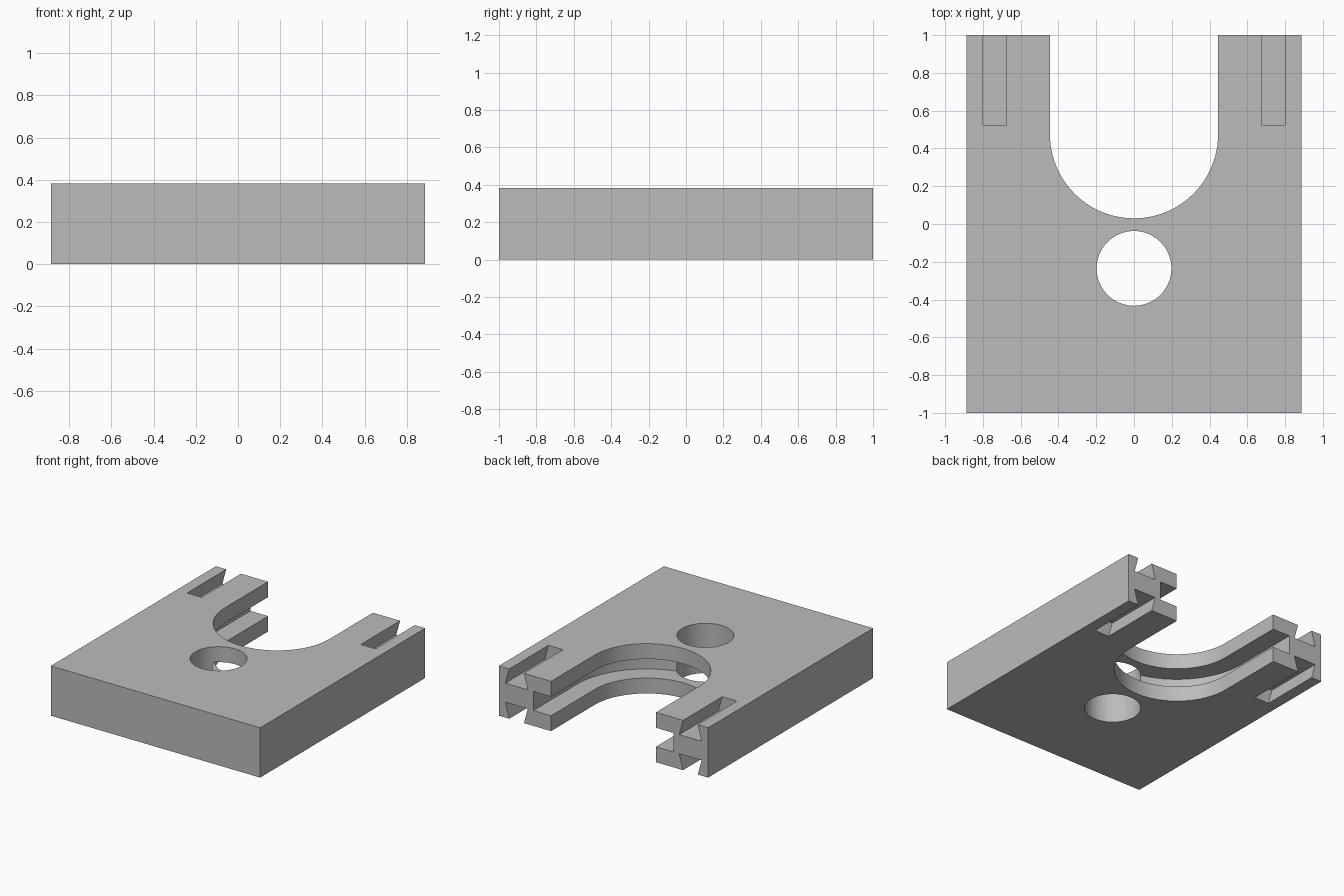
import bpy
import bmesh
import math
from mathutils import Vector

# Main dimensions
HALF_W, HALF_L, HEIGHT = 0.888, 1.0, 0.382
MOUTH_R, MOUTH_Y = 0.445, 0.475
GROOVE_DEPTH, LIP = 0.15, 0.118
HOLE_R, HOLE_Y = 0.198, -0.235
SLOT_X, SLOT_Y = 0.7375, 0.525
OVER = 0.1

cube = bpy.data.objects.get("Cube")
if cube:
    bpy.data.objects.remove(cube, do_unlink=True)

grey = bpy.data.materials.new("plain_grey")
grey.use_nodes = True
colour = (0.5, 0.5, 0.5, 1)
grey.diffuse_color = colour
grey.node_tree.nodes["Principled BSDF"].inputs["Base Color"].default_value = colour


def prism(name, outline, direction):
    """Solid made by sweeping a closed outline along a direction."""
    bm = bmesh.new()
    face = bm.faces.new([bm.verts.new(p) for p in outline])
    swept = bmesh.ops.extrude_face_region(bm, geom=[face], use_keep_orig=True)
    verts = [v for v in swept["geom"] if isinstance(v, bmesh.types.BMVert)]
    bmesh.ops.translate(bm, verts=verts, vec=Vector(direction))
    bmesh.ops.recalc_face_normals(bm, faces=bm.faces)
    mesh = bpy.data.meshes.new(name)
    bm.to_mesh(mesh)
    bm.free()
    mesh.materials.append(grey)
    obj = bpy.data.objects.new(name, mesh)
    bpy.context.collection.objects.link(obj)
    return obj


def arc(radius, cy, z, start, end, steps):
    angles = [start + (end - start) * i / steps for i in range(steps + 1)]
    return [(radius * math.cos(a), cy + radius * math.sin(a), z) for a in angles]


def mouth(name, radius, z, height):
    """U-shaped cutter open toward the back."""
    back = HALF_L + OVER
    outline = [(-radius, back, z)]
    outline += arc(radius, MOUTH_Y, z, math.pi, 2 * math.pi, 48)
    outline.append((radius, back, z))
    return prism(name, outline, (0, 0, height))


# Block
w, l = HALF_W, HALF_L
block = prism("clamp_block", [(-w, -l, 0), (w, -l, 0), (w, l, 0), (-w, l, 0)],
              (0, 0, HEIGHT))

# U-shaped mouth, the groove in its wall, and the round hole
cutters = [
    mouth("mouth_cutter", MOUTH_R, -OVER, HEIGHT + 2 * OVER),
    mouth("groove_cutter", MOUTH_R + GROOVE_DEPTH, LIP, HEIGHT - 2 * LIP),
    prism("hole_cutter", arc(HOLE_R, HOLE_Y, -OVER, 0, 2 * math.pi, 64)[:-1],
          (0, 0, HEIGHT + 2 * OVER)),
]

# Dovetail slots in the top and bottom of both arms
half_open, half_floor = 0.0625, 0.095
slope = (half_floor - half_open) / LIP
half_out = half_open - slope * OVER
for side in (-1, 1):
    for surface, inward in ((0, 1), (HEIGHT, -1)):
        z_out, z_floor = surface - inward * OVER, surface + inward * LIP
        x = side * SLOT_X
        outline = [(x - half_out, SLOT_Y, z_out), (x + half_out, SLOT_Y, z_out),
                   (x + half_floor, SLOT_Y, z_floor), (x - half_floor, SLOT_Y, z_floor)]
        cutters.append(prism("dovetail_cutter", outline, (0, HALF_L - SLOT_Y + OVER, 0)))

# Cut everything out of the block
bpy.ops.object.select_all(action="DESELECT")
block.select_set(True)
bpy.context.view_layer.objects.active = block
for cutter in cutters:
    cutter.hide_render = True
    mod = block.modifiers.new(cutter.name, "BOOLEAN")
    mod.operation = "DIFFERENCE"
    mod.solver = "EXACT"
    mod.object = cutter
    bpy.ops.object.modifier_apply(modifier=mod.name)
    bpy.data.objects.remove(cutter, do_unlink=True)

bpy.ops.object.shade_smooth_by_angle(angle=math.radians(30))
